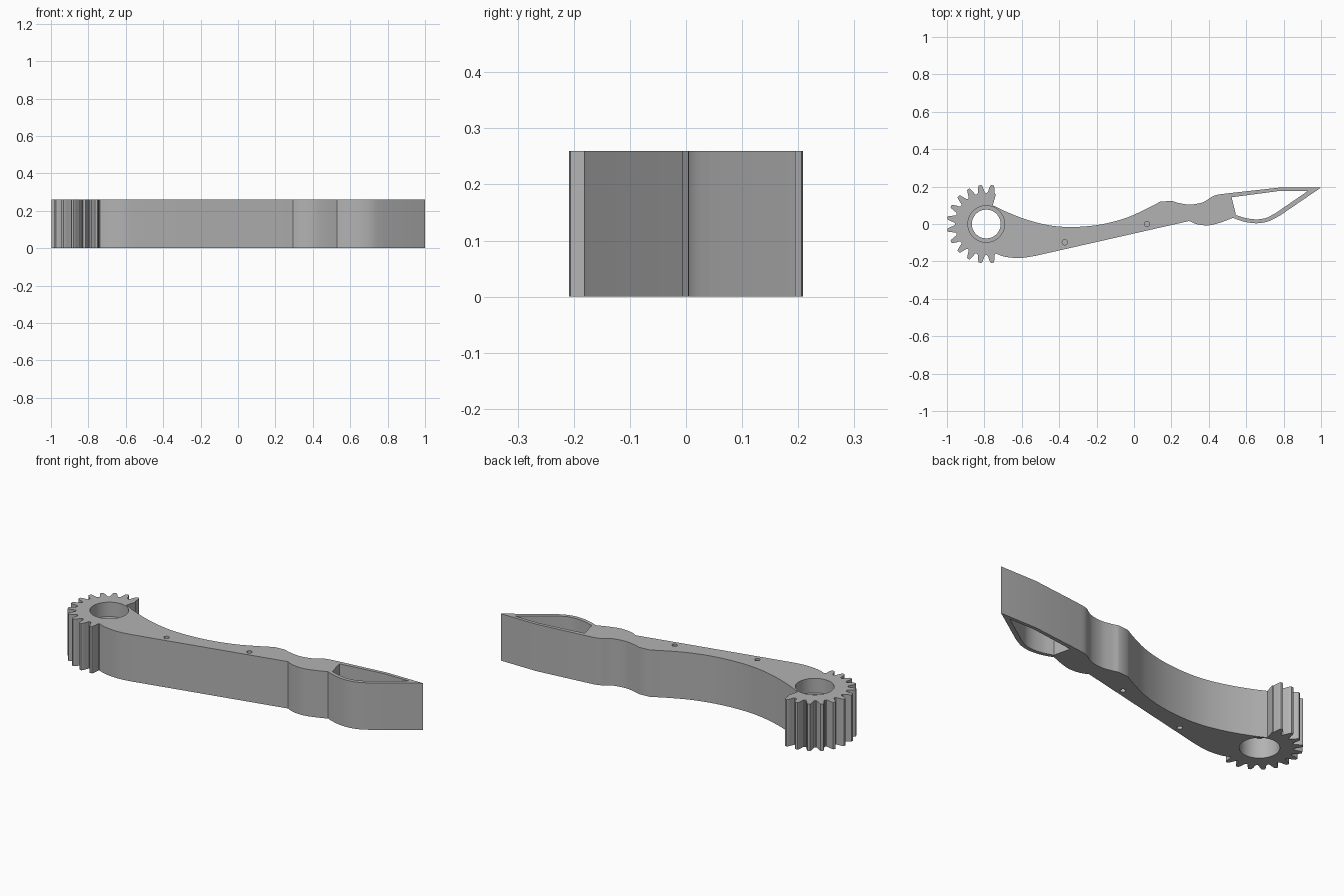
import bpy
import bmesh
from math import cos, sin, radians
from mathutils import Vector

HEIGHT = 0.26
HUB = Vector((-0.79, 0.0))

cube = bpy.data.objects.get("Cube")
if cube:
    bpy.data.objects.remove(cube, do_unlink=True)

grey = bpy.data.materials.new("plain grey")
grey.use_nodes = True
colour = (0.45, 0.45, 0.45, 1)
grey.diffuse_color = colour
grey.node_tree.nodes["Principled BSDF"].inputs["Base Color"].default_value = colour


def polar(angle, radius):
    return HUB + radius * Vector((cos(radians(angle)), sin(radians(angle))))


def smooth_path(points, steps=6):
    """Sample a rounded curve passing through every point."""
    pts = [Vector(p) for p in points]
    pts = [2 * pts[0] - pts[1]] + pts + [2 * pts[-1] - pts[-2]]
    path = []
    for a, b, c, d in zip(pts, pts[1:], pts[2:], pts[3:]):
        for i in range(steps):
            t = i / steps
            path.append(0.5 * (2 * b + (c - a) * t
                               + (2 * a - 5 * b + 4 * c - d) * t ** 2
                               + (3 * b - a - 3 * c + d) * t ** 3))
    return path + [pts[-2]]


def prism(name, outline, bottom, top):
    """Extrude a flat outline into an upright solid."""
    bm = bmesh.new()
    face = bm.faces.new([bm.verts.new((p.x, p.y, bottom)) for p in outline])
    result = bmesh.ops.extrude_face_region(bm, geom=[face])
    moved = [v for v in result["geom"] if isinstance(v, bmesh.types.BMVert)]
    bmesh.ops.translate(bm, verts=moved, vec=(0, 0, top - bottom))
    bmesh.ops.recalc_face_normals(bm, faces=bm.faces)
    mesh = bpy.data.meshes.new(name)
    bm.to_mesh(mesh)
    bm.free()
    mesh.materials.append(grey)
    obj = bpy.data.objects.new(name, mesh)
    bpy.context.collection.objects.link(obj)
    return obj


def circle(center, radius, sides):
    return [Vector(center) + radius * Vector((cos(radians(360 * i / sides)),
                                              sin(radians(360 * i / sides))))
            for i in range(sides)]


def cut(target, outline, bottom, top):
    """Subtract a prism from the target and discard the cutter."""
    cutter = prism("cutter", outline, bottom, top)
    cutter.hide_render = True
    mod = target.modifiers.new("cut", "BOOLEAN")
    mod.operation = "DIFFERENCE"
    mod.solver = "EXACT"
    mod.object = cutter
    bpy.context.view_layer.objects.active = target
    bpy.ops.object.modifier_apply(modifier=mod.name)
    bpy.data.objects.remove(cutter, do_unlink=True)


# Gear teeth around the free side of the hub
flank = [(-9, 0.166), (-7, 0.168), (-5.6, 0.176), (-4.4, 0.19),
         (-2.8, 0.205), (-1.8, 0.21)]
tooth = flank + [(-a, r) for a, r in reversed(flank[1:])]
gear = [polar(81 + 18 * k + a, r) for k in range(12) for a, r in tooth]

# Lower edge of the arm, running from hub to tip
lower_body = smooth_path([polar(288, 0.166), (-0.69, -0.175), (-0.61, -0.182), (-0.53, -0.171)])
lower_notch = smooth_path([(0.295, 0.016), (0.34, -0.002), (0.4, -0.007), (0.46, 0.007), (0.53, 0.033)])
lower_jaw = smooth_path([(0.55, 0.025), (0.6, 0.01), (0.66, 0.004), (0.72, 0.015), (0.78, 0.045)])
tip = [Vector((1.0, 0.195))]

# Upper edge of the arm, running from tip back to hub
upper_jaw = [Vector((0.78, 0.195))]
upper_notch = smooth_path([(0.51, 0.165), (0.43, 0.152), (0.37, 0.117), (0.3, 0.104), (0.24, 0.112), (0.2, 0.124)])
upper_body = smooth_path([(0.14, 0.119), (0.05, 0.073), (-0.05, 0.03), (-0.18, -0.003),
                          (-0.32, -0.016), (-0.44, -0.009), (-0.56, 0.019),
                          (-0.67, 0.06), (-0.755, 0.1)])

arm = prism("gripper_arm", gear + lower_body + lower_notch + lower_jaw + tip
            + upper_jaw + upper_notch + upper_body, 0, HEIGHT)

# Open window in the jaw
window = smooth_path([(0.545, 0.048), (0.6, 0.031), (0.66, 0.025), (0.71, 0.034), (0.76, 0.06)])
window += [Vector((0.93, 0.177)), Vector((0.78, 0.177)), Vector((0.522, 0.143))]
cut(arm, window, -0.1, 0.4)

# Hub bore with an inner retaining lip
cut(arm, circle(HUB, 0.077, 64), -0.1, 0.4)
cut(arm, circle(HUB, 0.098, 64), 0.18, 0.4)
cut(arm, circle(HUB, 0.098, 64), -0.1, 0.11)

# Blind pin holes on both faces
for spot in [(-0.37, -0.098), (0.07, 0.0)]:
    cut(arm, circle(spot, 0.014, 20), HEIGHT - 0.08, 0.4)
    cut(arm, circle(spot, 0.014, 20), -0.1, 0.08)

bpy.ops.object.select_all(action="DESELECT")
arm.select_set(True)
bpy.context.view_layer.objects.active = arm
bpy.ops.object.shade_smooth_by_angle(angle=radians(25))
